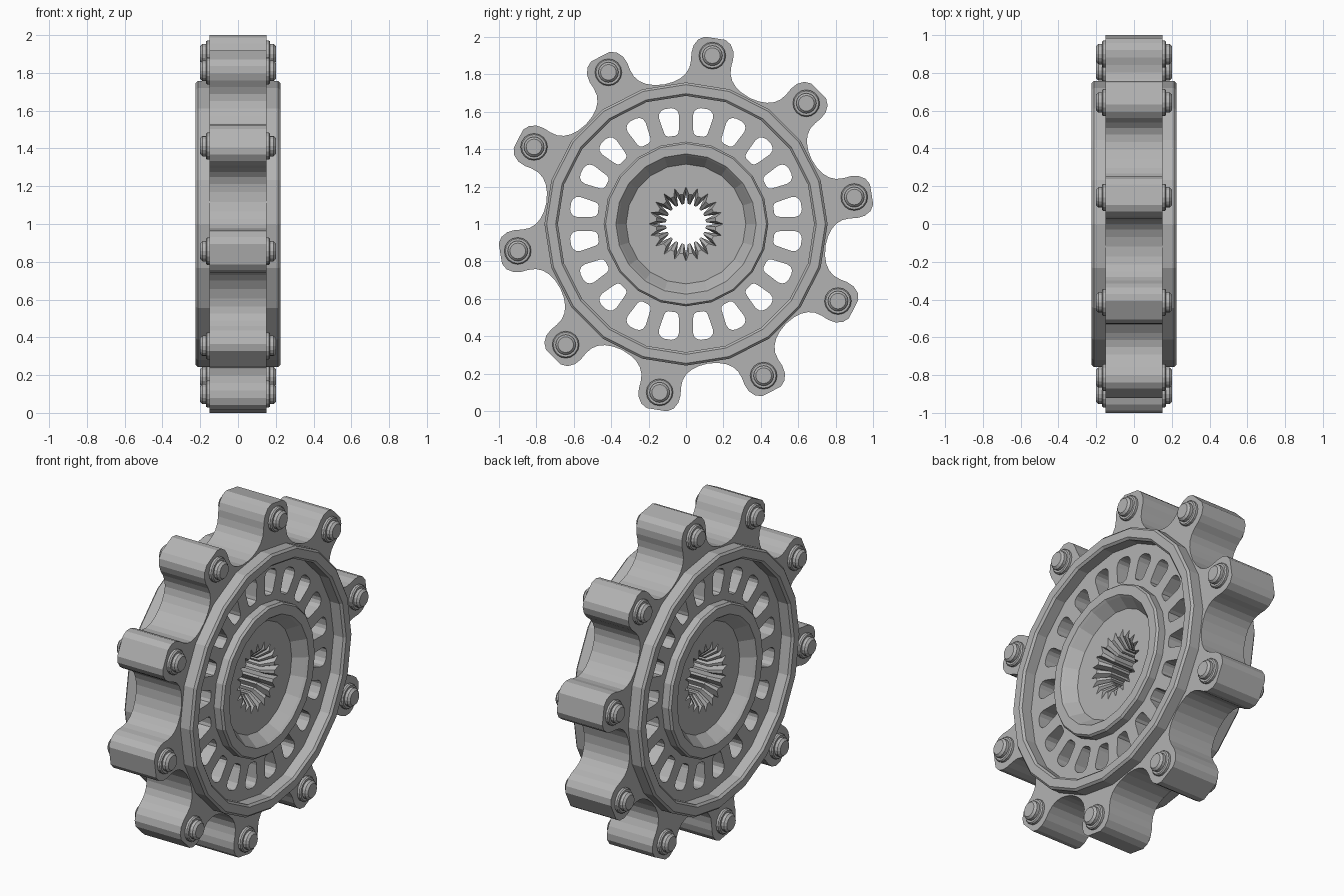
import bpy, bmesh, math
from mathutils import Matrix, Vector

if "Cube" in bpy.data.objects:
    bpy.data.objects.remove(bpy.data.objects["Cube"])

steel = bpy.data.materials.new("grey steel")
steel.use_nodes = True
steel.diffuse_color = (0.45, 0.45, 0.45, 1)
steel.node_tree.nodes["Principled BSDF"].inputs["Base Color"].default_value = (0.45, 0.45, 0.45, 1)

LOBES, HOLES, SIDES = 10, 20, 20
LOBE_START = math.radians(9.1)
HALF = 0.15           # half thickness of the toothed plate
FLOOR = 0.13          # hub recess floor


def at(r, a, x=0.0):
    return Vector((x, r * math.cos(a), 1 + r * math.sin(a)))


def finish(bm, name):
    bmesh.ops.remove_doubles(bm, verts=bm.verts, dist=1e-5)
    bmesh.ops.recalc_face_normals(bm, faces=bm.faces)
    mesh = bpy.data.meshes.new(name)
    bm.to_mesh(mesh)
    bm.free()
    mesh.materials.append(steel)
    ob = bpy.data.objects.new(name, mesh)
    bpy.context.collection.objects.link(ob)
    return ob


def skin(bm, rings):
    """Join successive rings of points with quads."""
    rows = [[bm.verts.new(p) for p in ring] for ring in rings]
    n = len(rows[0])
    for a, b in zip(rows, rows[1:]):
        for i in range(n):
            j = (i + 1) % n
            bm.faces.new((a[i], a[j], b[j], b[i]))
    return rows


def lathe(name, profile, sides, closed=False, centre=Vector((0, 0, 0)), cap=False):
    """Turn (radius, x) points about the x axis."""
    bm = bmesh.new()
    pts = profile + profile[:1] if closed else profile
    rows = skin(bm, [[at(r, 2 * math.pi * i / sides, x) + centre for i in range(sides)]
                     for r, x in pts])
    if cap:
        bm.faces.new(rows[0])
        bm.faces.new(rows[-1])
    return finish(bm, name)


# Toothed plate: lobed outline with windows and a hub opening, extruded
half_lobe = [(1.005, 0.055), (0.985, 0.088), (0.95, 0.108), (0.91, 0.113), (0.87, 0.109),
             (0.83, 0.111), (0.795, 0.125), (0.765, 0.15), (0.74, 0.185)]
lobe = [(u, -t) for u, t in reversed(half_lobe)] + half_lobe
window = [(0.475, 0.018), (0.482, 0.033), (0.5, 0.04), (0.58, 0.054),
          (0.603, 0.05), (0.617, 0.037), (0.624, 0.018)]
window = window + [(u, -t) for u, t in reversed(window)]


def turned(shape, a):
    c, s = math.cos(a), math.sin(a)
    return [(u * c - t * s, u * s + t * c) for u, t in shape]


outline = []
for i in range(LOBES):
    a = LOBE_START + 2 * math.pi * i / LOBES
    outline += turned(lobe, a) + turned([(0.755, 0)], a + math.pi / LOBES)
loops = [outline]
loops += [turned(window, 2 * math.pi * (i + 0.5) / HOLES) for i in range(HOLES)]
loops.append([turned([(0.425, 0)], 2 * math.pi * i / SIDES)[0] for i in range(SIDES)])

curve = bpy.data.curves.new("plate_outline", "CURVE")
curve.dimensions = "2D"
curve.fill_mode = "BOTH"
curve.extrude = HALF
for loop in loops:
    spline = curve.splines.new("POLY")
    spline.points.add(len(loop) - 1)
    for point, (u, t) in zip(spline.points, loop):
        point.co = (u, t, 0, 1)
    spline.use_cyclic_u = True
helper = bpy.data.objects.new("plate_outline", curve)
bpy.context.collection.objects.link(helper)
bpy.context.view_layer.update()
flat = helper.evaluated_get(bpy.context.evaluated_depsgraph_get()).to_mesh()
bm = bmesh.new()
bm.from_mesh(flat)
bpy.data.objects.remove(helper)
bm.transform(Matrix(((0, 0, 1, 0), (1, 0, 0, 0), (0, 1, 0, 1), (0, 0, 0, 1))))
for f in bm.faces:
    f.smooth = False
finish(bm, "toothed_plate")

# Raised rim and lobe bolts on both faces
rim = [(0.757, 0.14), (0.757, 0.213), (0.745, 0.225), (0.697, 0.225), (0.685, 0.213), (0.685, 0.14)]
bolt = [(0.072, 0.145), (0.072, 0.163), (0.066, 0.17), (0.054, 0.17), (0.054, 0.188), (0.042, 0.2)]
for side, s in (("left", 1), ("right", -1)):
    lathe("rim_" + side, [(r, s * x) for r, x in rim], SIDES, closed=True)
    for i in range(LOBES):
        a = LOBE_START + 2 * math.pi * i / LOBES
        lathe(f"bolt_{side}_{i + 1}", [(r, s * x) for r, x in bolt], 16,
              centre=at(0.911, a) - at(0, 0), cap=True)

# Hub: raised ring sloping down to a recessed floor
hub = [(0.24, FLOOR), (0.32, FLOOR), (0.365, 0.193), (0.375, 0.205), (0.43, 0.205), (0.44, 0.193)]
lathe("hub", hub + [(r, -x) for r, x in reversed(hub)], SIDES)

# Splined bore: narrow grooves between lands, flared at both mouths
step = 2 * math.pi / SIDES


def spline_ring(land, groove, x):
    ring = []
    for i in range(SIDES):
        ring += [at(groove, i * step, x), at(land, (i + 0.3) * step, x), at(land, (i + 0.7) * step, x)]
    return ring


def floor_ring(x):
    k = 0.24 * math.cos(step / 2)
    ring = []
    for i in range(SIDES):
        ring += [at(k / math.cos((f - 0.5) * step), (i + f) * step, x) for f in (0, 0.3, 0.7)]
    return ring


bm = bmesh.new()
mouth, throat = (0.16, 0.2), (0.107, 0.16)
skin(bm, [floor_ring(FLOOR), spline_ring(*mouth, FLOOR), spline_ring(*throat, FLOOR - 0.06),
          spline_ring(*throat, 0.06 - FLOOR), spline_ring(*mouth, -FLOOR), floor_ring(-FLOOR)])
finish(bm, "splined_bore")
